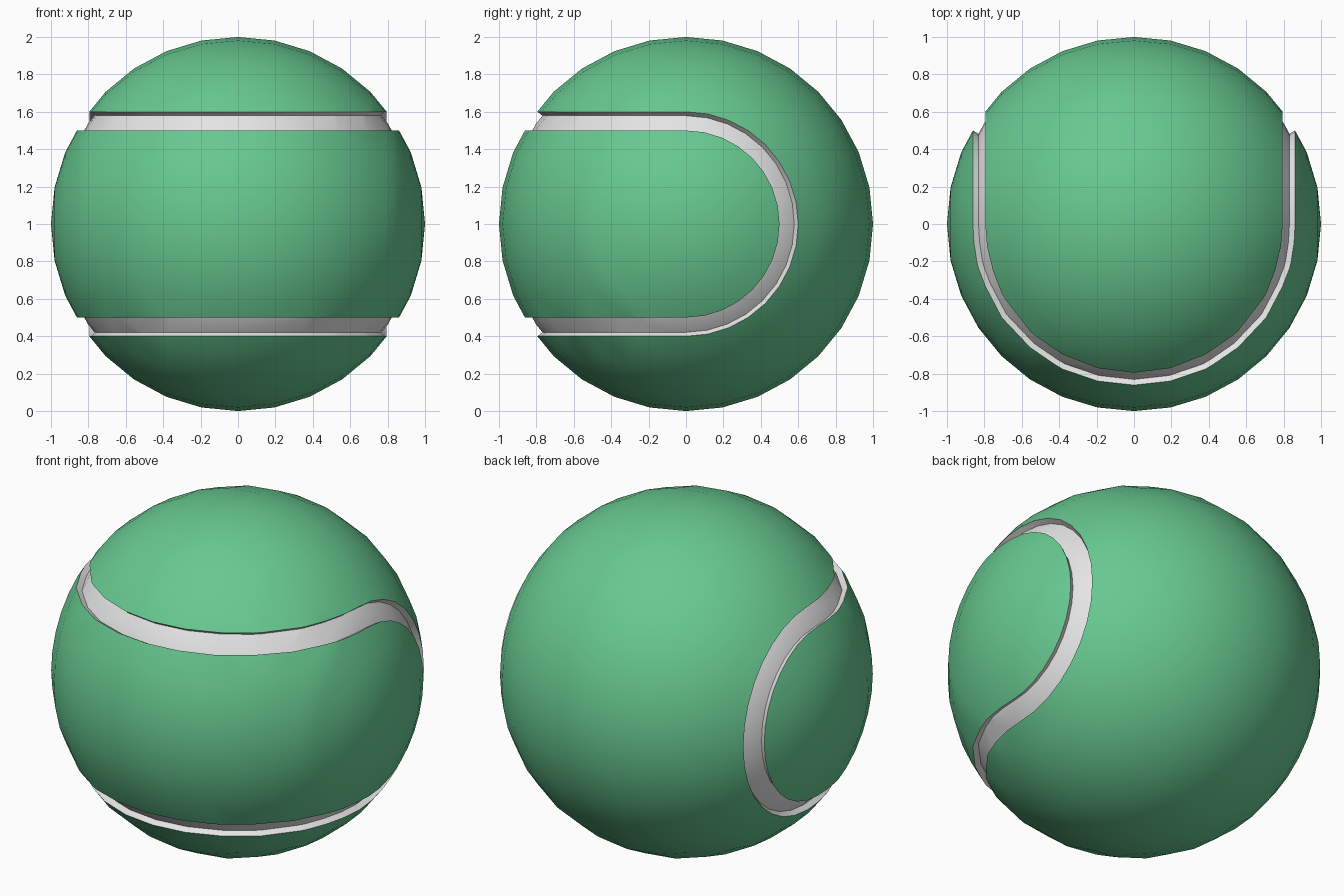
import bpy, bmesh, math

if "Cube" in bpy.data.objects:
    bpy.data.objects.remove(bpy.data.objects["Cube"])

RADIUS_IN, RADIUS_OUT = 0.5, 0.6   # seam edges, measured in side view
FLOOR = 0.965                      # seam floor radius
SEG = 32


def material(name, rgb):
    m = bpy.data.materials.new(name)
    m.diffuse_color = (*rgb, 1)
    m.use_nodes = True
    m.node_tree.nodes["Principled BSDF"].inputs["Base Color"].default_value = m.diffuse_color
    return m


def seam_distance(c):
    # straight bands at the front, half circles towards the back
    return abs(c.z) if c.y < 0 else math.hypot(c.y, c.z)


# profile from pole to pole along x, with extra rings at both seam edges
step = 2 * math.pi / SEG
pts = [(math.cos(i * step), math.sin(i * step)) for i in range(SEG // 2 + 1)]
profile = []
for i, (x, r) in enumerate(pts):
    profile.append((x, max(r, 0.0)))
    if i + 1 < len(pts):
        x2, r2 = pts[i + 1]
        for cut in (RADIUS_IN, RADIUS_OUT):
            if (r - cut) * (r2 - cut) < 0:
                t = (cut - r) / (r2 - r)
                profile.append((x + t * (x2 - x), cut))

# ball surface: rings around the x axis
bm = bmesh.new()
rings = [[bm.verts.new((x, r * math.cos(k * step), r * math.sin(k * step)))
          for k in range(SEG)] for x, r in profile]
for a, b in zip(rings, rings[1:]):
    for k in range(SEG):
        n = (k + 1) % SEG
        bm.faces.new((a[k], a[n], b[n], b[k]))
bmesh.ops.remove_doubles(bm, verts=bm.verts[:], dist=1e-4)

# straight seam edges across the front half
for z in (-RADIUS_OUT, -RADIUS_IN, RADIUS_IN, RADIUS_OUT):
    faces = [f for f in bm.faces if f.calc_center_median().y < -1e-5]
    edges = {e for f in faces for e in f.edges}
    verts = {v for f in faces for v in f.verts}
    bmesh.ops.bisect_plane(bm, geom=list(verts) + list(edges) + faces, dist=1e-4,
                           plane_co=(0, 0, z), plane_no=(0, 0, 1))

# sink the seam into the ball
seam = [f for f in bm.faces
        if RADIUS_IN < seam_distance(f.calc_center_median()) < RADIUS_OUT]
for f in seam:
    f.material_index = 1
before = set(bm.faces)
res = bmesh.ops.extrude_face_region(bm, geom=seam)
for g in res["geom"]:
    if isinstance(g, bmesh.types.BMVert):
        g.co *= FLOOR
for f in bm.faces:
    if f not in before:
        f.material_index = 1
old = [f for f in seam if f.is_valid]
if old:
    bmesh.ops.delete(bm, geom=old, context='FACES')

bmesh.ops.recalc_face_normals(bm, faces=bm.faces[:])
bmesh.ops.translate(bm, verts=bm.verts[:], vec=(0, 0, 1))
mesh = bpy.data.meshes.new("ball")
bm.to_mesh(mesh)
bm.free()
mesh.materials.append(material("felt_green", (0.135, 0.58, 0.28)))
mesh.materials.append(material("seam_white", (0.78, 0.78, 0.78)))
ball = bpy.data.objects.new("ball", mesh)
bpy.context.collection.objects.link(ball)

# smooth shading with crisp seam edges
bpy.context.view_layer.objects.active = ball
ball.select_set(True)
bpy.ops.object.shade_smooth_by_angle(angle=math.radians(35))
